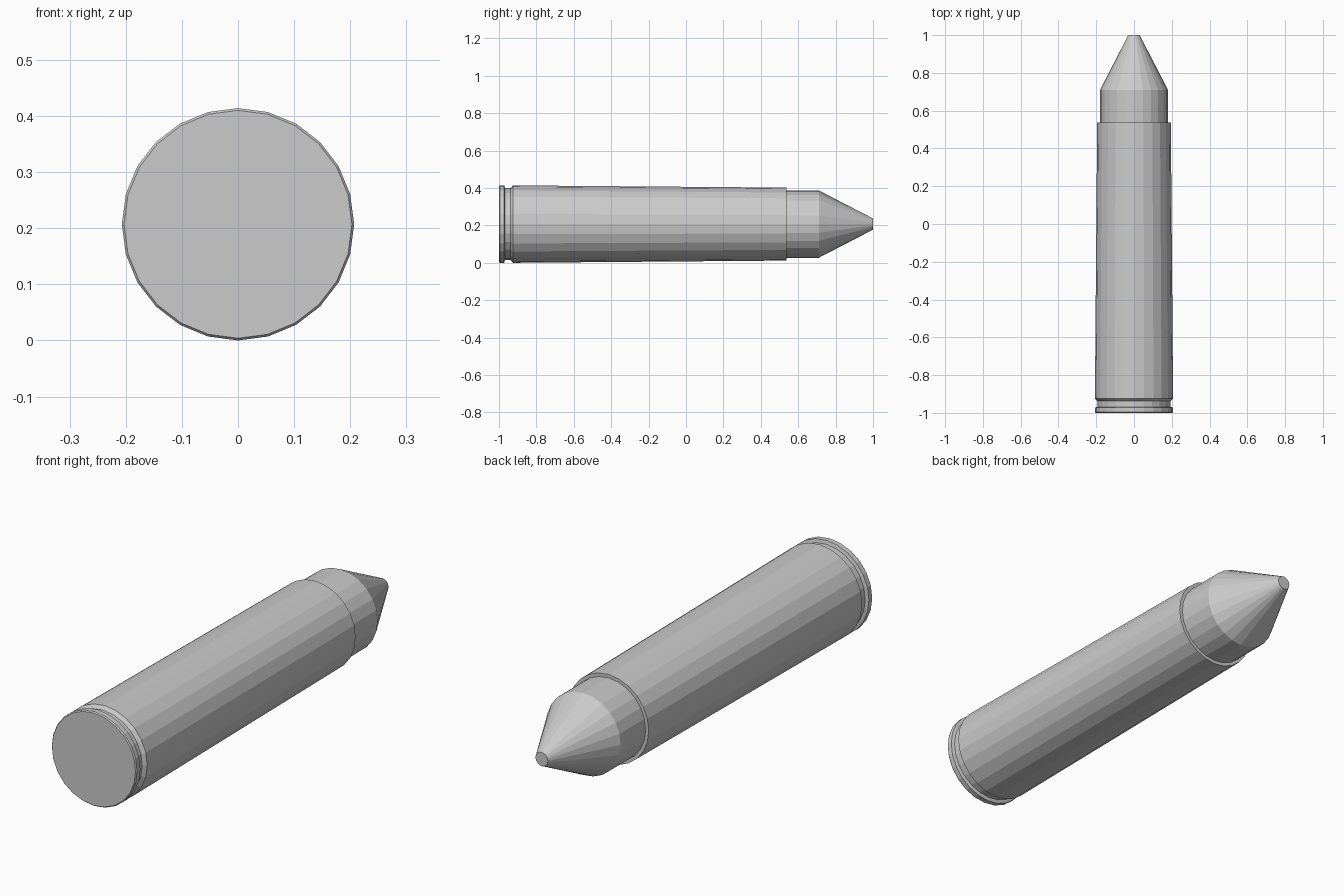
import bpy
import bmesh
from math import sin, cos, tau

SIDES = 24
AXIS_Z = 0.207

old = bpy.data.objects.get("Cube")
if old:
    bpy.data.objects.remove(old, do_unlink=True)

grey = bpy.data.materials.new("plain grey")
grey.use_nodes = True
colour = (0.6, 0.6, 0.6, 1.0)
grey.diffuse_color = colour
grey.node_tree.nodes["Principled BSDF"].inputs["Base Color"].default_value = colour


def turned_part(name, profile):
    """Turn (y, radius) stations around the long axis, closing both ends."""
    bm = bmesh.new()
    rings = []
    for y, r in profile:
        angles = [tau * i / SIDES for i in range(SIDES)]
        rings.append([bm.verts.new((r * cos(a), y, r * sin(a))) for a in angles])
    for a, b in zip(rings, rings[1:]):
        for i in range(SIDES):
            j = (i + 1) % SIDES
            bm.faces.new((a[i], a[j], b[j], b[i]))
    bm.faces.new(rings[0])
    bm.faces.new(rings[-1])
    bmesh.ops.recalc_face_normals(bm, faces=bm.faces)
    mesh = bpy.data.meshes.new(name)
    bm.to_mesh(mesh)
    bm.free()
    mesh.materials.append(grey)
    obj = bpy.data.objects.new(name, mesh)
    obj.location.z = AXIS_Z
    bpy.context.collection.objects.link(obj)
    return obj


# Case: rim, extractor groove, tapered wall and flat mouth
turned_part("case", [
    (-1.0, 0.203), (-0.995, 0.207), (-0.972, 0.207), (-0.968, 0.192),
    (-0.938, 0.192), (-0.925, 0.207), (0.537, 0.195),
])

# Tip: straight shank seated in the case, then a cone with a blunt end
turned_part("pointed_tip", [(0.5, 0.18), (0.71, 0.18), (1.0, 0.03)])
